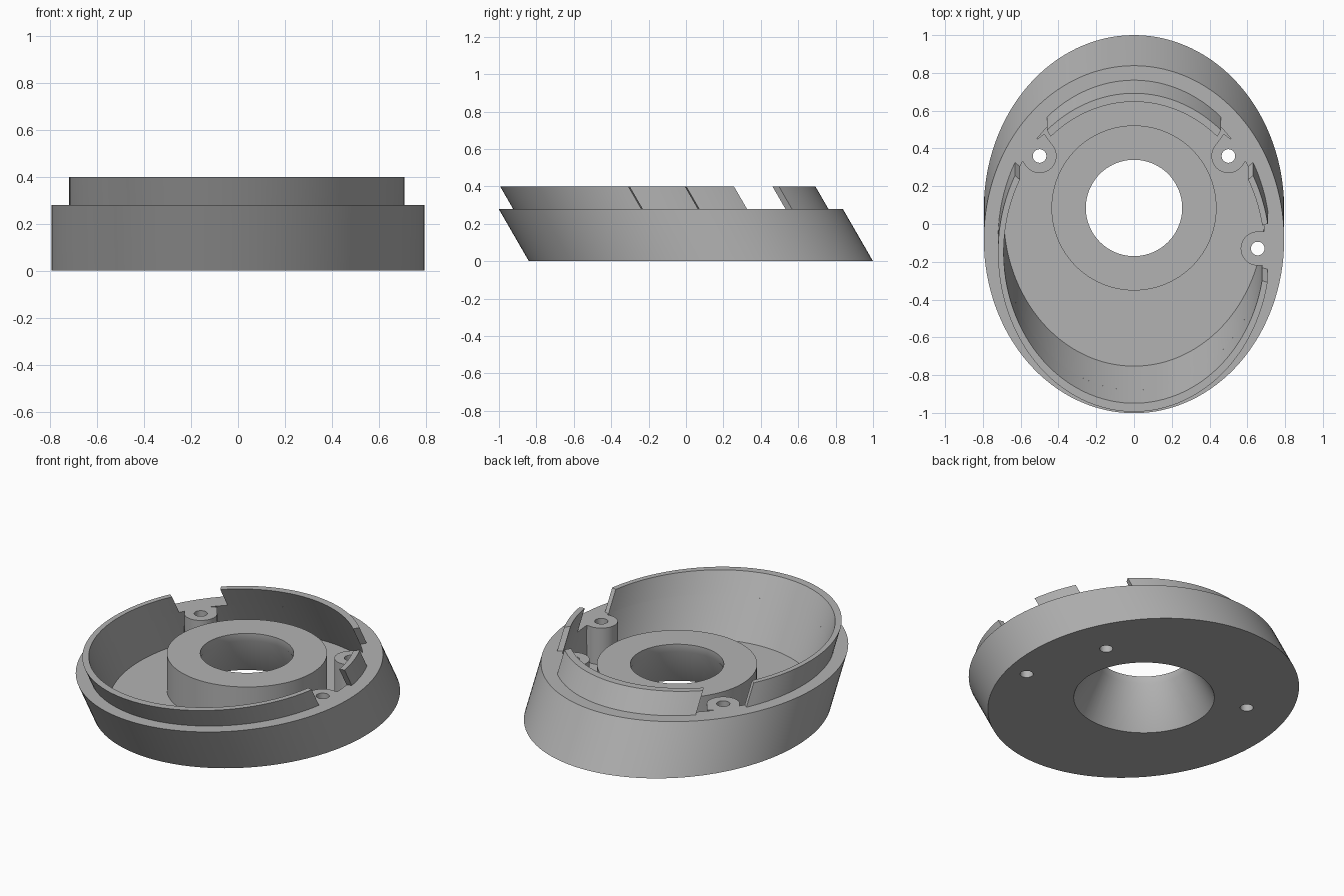
import bpy, bmesh, math
from mathutils import Matrix, Vector

if "Cube" in bpy.data.objects:
    bpy.data.objects.remove(bpy.data.objects["Cube"])

LEAN = math.tan(math.radians(30))   # walls lean towards the front
FLOOR, RIM, TOP = 0.06, 0.28, 0.40
BODY, LIP, CAVITY = (0.795, 0.92), (0.72, 0.843), (0.69, 0.798)
SEGS = 128

grey = bpy.data.materials.new("plain grey")
grey.use_nodes = True
colour = (0.45, 0.45, 0.45, 1)
grey.diffuse_color = colour
grey.node_tree.nodes["Principled BSDF"].inputs["Base Color"].default_value = colour


def finish(name, bm):
    bmesh.ops.recalc_face_normals(bm, faces=bm.faces)
    mesh = bpy.data.meshes.new(name)
    bm.to_mesh(mesh)
    bm.free()
    mesh.materials.append(grey)
    obj = bpy.data.objects.new(name, mesh)
    bpy.context.collection.objects.link(obj)
    return obj


def leaning_point(size, z, t):
    return (size[0] * math.cos(t), size[1] * math.sin(t) + 0.08 - LEAN * z, z)


def loft(bm, rings, closed):
    """Skin neighbouring rings of points with quads."""
    rings = [[bm.verts.new(p) for p in ring] for ring in rings]
    for a, b in zip(rings, rings[1:]):
        n = len(a)
        for i in range(n if closed else n - 1):
            j = (i + 1) % n
            bm.faces.new((a[i], a[j], b[j], b[i]))
    return rings


def lathe(name, profile, centre):
    bm = bmesh.new()
    angles = [math.tau * i / 96 for i in range(96)]
    rings = loft(bm, [[(centre[0] + r * math.cos(t), centre[1] + r * math.sin(t), z)
                       for t in angles] for r, z in profile], True)
    bm.faces.new(rings[0])
    bm.faces.new(rings[-1])
    return finish(name, bm)


def lip_segment(name, start, end):
    bm = bmesh.new()
    n = max(12, round((end - start) / 3))
    angles = [math.radians(start + (end - start) * i / n) for i in range(n + 1)]
    section = [(LIP, RIM), (LIP, TOP), (CAVITY, TOP), (CAVITY, RIM), (LIP, RIM)]
    rings = loft(bm, [[leaning_point(s, z, t) for t in angles] for s, z in section], False)
    bmesh.ops.remove_doubles(bm, verts=bm.verts, dist=1e-5)
    for k in (0, -1):
        ends = [v for v in bm.verts if any(
            (v.co - Vector(leaning_point(s, z, angles[k]))).length < 1e-4 for s, z in section)]
        bmesh.ops.contextual_create(bm, geom=ends)
    return finish(name, bm)


def combine(target, tool, operation):
    mod = target.modifiers.new(tool.name, 'BOOLEAN')
    mod.operation, mod.solver, mod.object = operation, 'EXACT', tool
    bpy.context.view_layer.objects.active = target
    bpy.ops.object.modifier_apply(modifier=mod.name)
    bpy.data.objects.remove(tool)


# Leaning oval cup
bm = bmesh.new()
turn = [math.tau * i / SEGS for i in range(SEGS)]
walls = [(BODY, 0), (BODY, RIM), (CAVITY, RIM), (CAVITY, FLOOR)]
cup = loft(bm, [[leaning_point(s, z, t) for t in turn] for s, z in walls], True)
bm.faces.new(cup[0])
bm.faces.new(cup[-1])
base = finish("oval_base", bm)

# Central hub and its tapered bore
hub_at = (0, 0.085)
combine(base, lathe("hub", [(0.437, 0.03), (0.437, RIM)], hub_at), 'UNION')
bore = [(0.389, -0.01), (0.255, 0.235), (0.255, 0.5)]
combine(base, lathe("bore", bore, hub_at), 'DIFFERENCE')

# Screw bosses with a web out to the wall
for x, y, out in ((0.5, 0.36, 54), (-0.5, 0.36, 126), (0.655, -0.13, 0)):
    combine(base, lathe("boss", [(0.09, 0.03), (0.09, RIM)], (x, y)), 'UNION')
    bm = bmesh.new()
    bmesh.ops.create_cube(bm, size=1, matrix=(
        Matrix.Translation((x, y, (0.03 + RIM) / 2))
        @ Matrix.Rotation(math.radians(out), 4, 'Z')
        @ Matrix.Translation((0.04, 0, 0))
        @ Matrix.Diagonal((0.08, 0.178, RIM - 0.03, 1))))
    combine(base, finish("web", bm), 'UNION')
    combine(base, lathe("screw_hole", [(0.036, -0.1), (0.036, 0.5)], (x, y)), 'DIFFERENCE')

# Raised lip, interrupted at each boss
parts = [base,
         lip_segment("lip_left", 10.4, 28.9),
         lip_segment("lip_back", 50.2, 129.8),
         lip_segment("lip_front", 151.1, 349.2)]

bpy.ops.object.select_all(action='DESELECT')
for part in parts:
    part.select_set(True)
bpy.context.view_layer.objects.active = base
bpy.ops.object.shade_smooth_by_angle(angle=math.radians(30))
